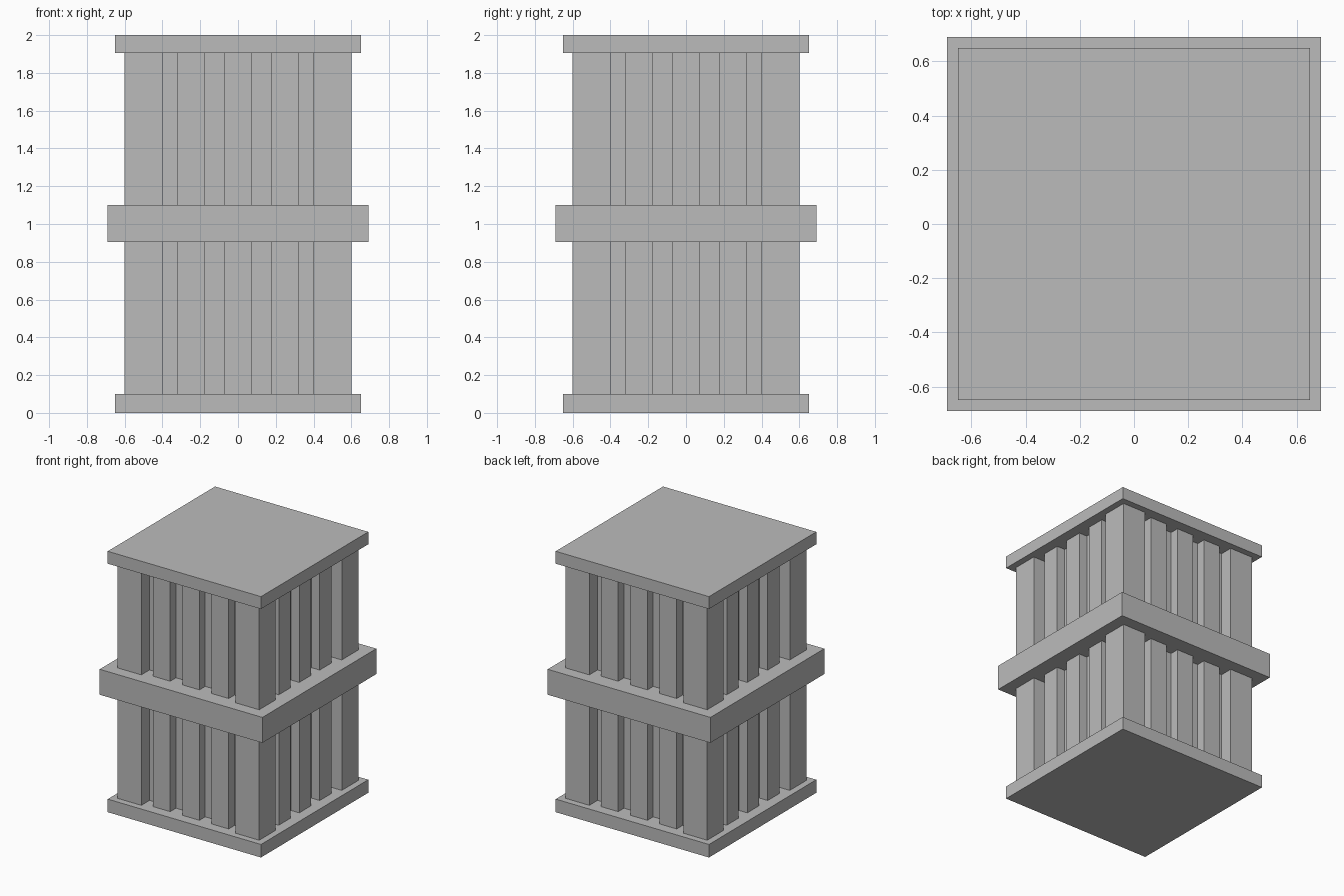
import bpy
import math
from mathutils import Matrix, Vector

cube = bpy.data.objects.get("Cube")
if cube:
    bpy.data.objects.remove(cube, do_unlink=True)

grey = bpy.data.materials.new("plain_grey")
grey.use_nodes = True
colour = (0.5, 0.5, 0.5, 1)
grey.diffuse_color = colour
grey.node_tree.nodes["Principled BSDF"].inputs["Base Color"].default_value = colour


def box(name, low, high, turn=0):
    """Box between two corners, turned about the vertical axis."""
    low, high = Vector(low), Vector(high)
    bpy.ops.mesh.primitive_cube_add(size=1)
    obj = bpy.context.object
    obj.name = name
    obj.data.transform(Matrix.Rotation(turn, 4, "Z")
                       @ Matrix.Translation((low + high) / 2)
                       @ Matrix.Diagonal((*(high - low), 1)))
    obj.data.materials.append(grey)
    return obj


def slab(name, half, bottom, top):
    return box(name, (-half, -half, bottom), (half, half, top))


# Horizontal plates
slab("base_plate", 0.65, 0, 0.1)
slab("middle_band", 0.69, 0.905, 1.1)
slab("top_plate", 0.65, 1.905, 2)

for storey, bottom, top in (("lower", 0.1, 0.905), ("upper", 1.1, 1.905)):
    # Recessed core behind the slats
    slab(storey + "_core", 0.5, bottom, top)
    for side, label in enumerate(("front", "right", "back", "left")):
        turn = side * math.pi / 2
        # Square corner posts
        box(f"{storey}_corner_post_{side + 1}", (0.4, -0.6, bottom), (0.6, -0.4, top), turn)
        # Three slats on each side, set slightly behind the posts
        for i in (-1, 0, 1):
            x = i * 0.248
            box(f"{storey}_{label}_slat_{i + 2}",
                (x - 0.072, -0.57, bottom), (x + 0.072, -0.49, top), turn)
